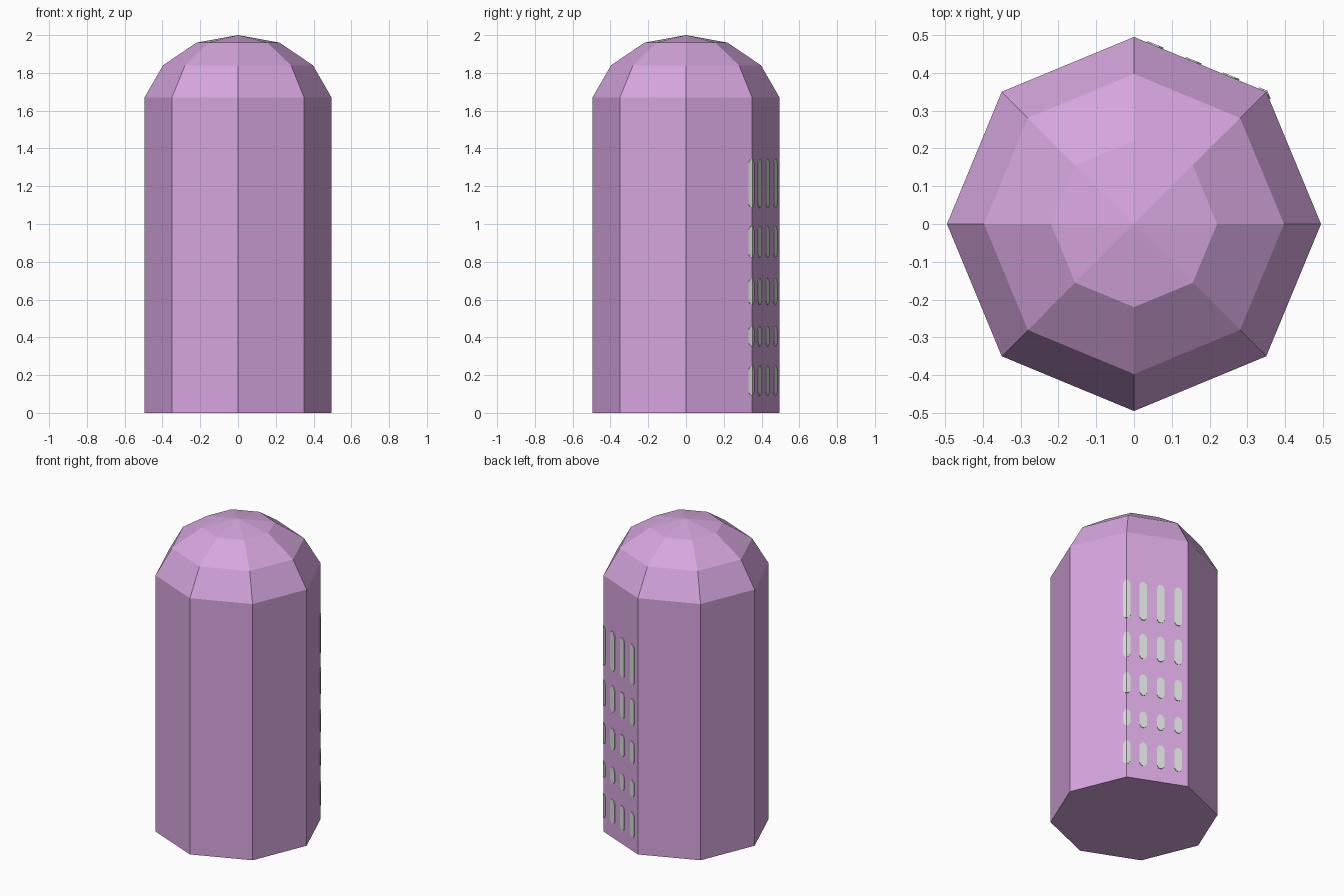
import bpy, bmesh, math
from mathutils import Vector

if "Cube" in bpy.data.objects:
    bpy.data.objects.remove(bpy.data.objects["Cube"])

SIDES = 8
RADIUS = 0.495


def material(name, color):
    m = bpy.data.materials.new(name)
    m.diffuse_color = (*color, 1)
    m.use_nodes = True
    m.node_tree.nodes["Principled BSDF"].inputs["Base Color"].default_value = m.diffuse_color
    return m


def add_object(name, bm, mat):
    bmesh.ops.recalc_face_normals(bm, faces=bm.faces)
    mesh = bpy.data.meshes.new(name)
    bm.to_mesh(mesh)
    bm.free()
    mesh.materials.append(mat)
    obj = bpy.data.objects.new(name, mesh)
    bpy.context.collection.objects.link(obj)
    return obj


def corner(i, r):
    a = math.tau * i / SIDES
    return Vector((r * math.cos(a), r * math.sin(a), 0))


lilac = material("lilac", (0.67, 0.38, 0.73))
pale = material("pale grey green", (0.69, 0.73, 0.69))

# Octagonal tower with a faceted dome, lofted from rings
bm = bmesh.new()
rings = [[bm.verts.new(corner(i, r) + Vector((0, 0, z))) for i in range(SIDES)]
         for r, z in [(RADIUS, 0), (RADIUS, 1.67), (0.397, 1.84), (0.22, 1.96)]]
for low, high in zip(rings, rings[1:]):
    for i in range(SIDES):
        j = (i + 1) % SIDES
        bm.faces.new((low[i], low[j], high[j], high[i]))
bm.faces.new(rings[0][::-1])
apex = bm.verts.new((0, 0, 2))
for i in range(SIDES):
    bm.faces.new((rings[-1][i], rings[-1][(i + 1) % SIDES], apex))
add_object("tower", bm, lilac)


# Windows: thin round-ended plates; the first column wraps round a corner
def on_wall(s, z):
    r = RADIUS + 0.004
    c = corner(1, r)
    side = corner(2 if s >= 0 else 0, r) - c
    return c + side.normalized() * abs(s) + Vector((0, 0, z))


bm = bmesh.new()
HALF = 0.023
for z0, z1 in [(0.09, 0.25), (0.352, 0.46), (0.572, 0.713), (0.82, 0.99), (1.085, 1.345)]:
    for s in (0, 0.103, 0.211, 0.32):
        strip = []
        for t, drop in [(-1, 0.02), (-0.5, 0.003), (0, 0), (0.5, 0.003), (1, 0.02)]:
            strip.append((bm.verts.new(on_wall(s + t * HALF, z0 + drop)),
                          bm.verts.new(on_wall(s + t * HALF, z1 - drop))))
        for a, b in zip(strip, strip[1:]):
            bm.faces.new((a[0], b[0], b[1], a[1]))
for f in bm.faces:
    f.normal_update()
windows = add_object("windows", bm, pale)
# Make sure the plates face outward, then give them thickness inward
mesh = windows.data
bm = bmesh.new()
bm.from_mesh(mesh)
bm.normal_update()
bmesh.ops.reverse_faces(bm, faces=[f for f in bm.faces
                                   if f.normal.dot(f.calc_center_median()) < 0])
bm.to_mesh(mesh)
bm.free()
solid = windows.modifiers.new("thickness", 'SOLIDIFY')
solid.thickness = 0.006
solid.offset = -1
